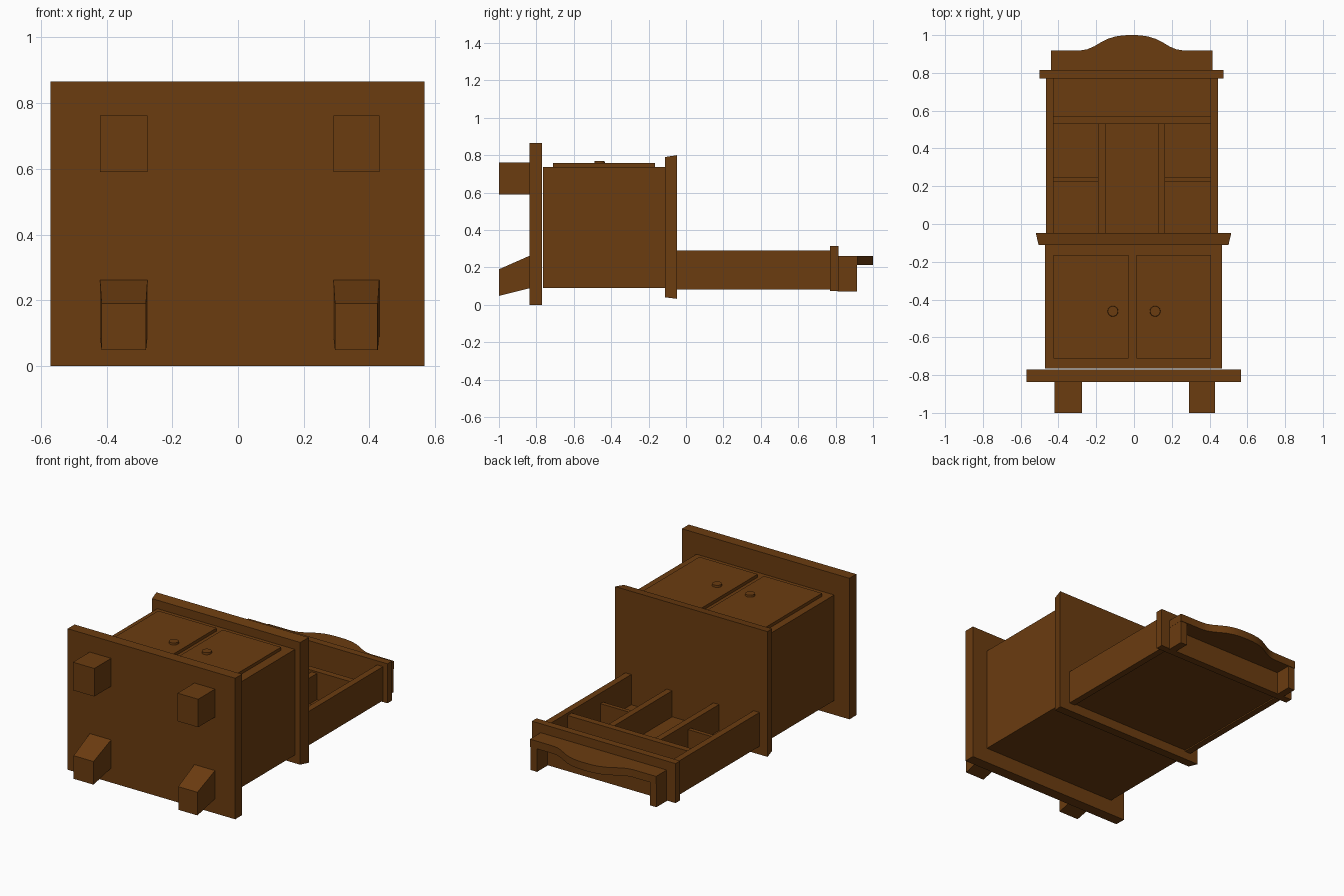
import bpy, bmesh, math

if "Cube" in bpy.data.objects:
    bpy.data.objects.remove(bpy.data.objects["Cube"])

wood = bpy.data.materials.new("brown_wood")
wood.diffuse_color = (0.147, 0.045, 0.005, 1)
wood.use_nodes = True
wood.node_tree.nodes["Principled BSDF"].inputs["Base Color"].default_value = wood.diffuse_color


def finish(name, bm):
    bmesh.ops.recalc_face_normals(bm, faces=bm.faces)
    me = bpy.data.meshes.new(name)
    bm.to_mesh(me)
    bm.free()
    me.materials.append(wood)
    ob = bpy.data.objects.new(name, me)
    bpy.context.collection.objects.link(ob)
    return ob


def loft(name, y0, r0, y1, r1):
    """Block between rectangles (x0, x1, z0, z1) at two y positions."""
    bm = bmesh.new()
    rings = []
    for y, (xa, xb, za, zb) in ((y0, r0), (y1, r1)):
        rings.append([bm.verts.new((x, y, z)) for x, z in
                      ((xa, za), (xb, za), (xb, zb), (xa, zb))])
    a, b = rings
    bm.faces.new(a)
    bm.faces.new(b)
    for i in range(4):
        j = (i + 1) % 4
        bm.faces.new((a[i], a[j], b[j], b[i]))
    return finish(name, bm)


def box(name, x0, x1, y0, y1, z0, z1):
    return loft(name, y0, (x0, x1, z0, z1), y1, (x0, x1, z0, z1))


# Feet: straight front pair, splayed back pair
for side, x0, x1 in (("left", -0.42, -0.275), ("right", 0.29, 0.43)):
    box(side + "_front_foot", x0, x1, -1.0, -0.83, 0.59, 0.762)
    loft(side + "_back_foot", -1.0, (x0 + .005, x1 - .005, 0.048, 0.19),
         -0.83, (x0, x1, 0.09, 0.265))

# Base board, cupboard and flared counter
box("base_board", -0.57, 0.567, -0.837, -0.77, 0.0, 0.865)
box("cupboard_body", -0.47, 0.465, -0.765, -0.10, 0.09, 0.738)
loft("counter", -0.112, (-0.505, 0.50, 0.04, 0.79),
     -0.048, (-0.52, 0.515, 0.032, 0.80))

# Doors and round knobs
for side, x0, x1, kx in (("left", -0.425, -0.03, -0.112), ("right", 0.012, 0.408, 0.112)):
    box(side + "_door", x0, x1, -0.712, -0.165, 0.73, 0.757)
    bm = bmesh.new()
    bmesh.ops.create_cone(bm, cap_ends=True, segments=16, radius1=0.03, radius2=0.027, depth=0.03)
    bmesh.ops.translate(bm, verts=bm.verts, vec=(kx, -0.462, 0.754))
    finish(side + "_knob", bm)

# Upper shelf unit
box("shelf_back", -0.44, 0.42, -0.06, 0.775, 0.09, 0.105)
box("left_side", -0.465, -0.425, -0.06, 0.775, 0.082, 0.29)
box("right_side", 0.405, 0.445, -0.06, 0.775, 0.082, 0.29)
box("left_divider", -0.19, -0.152, -0.06, 0.54, 0.10, 0.265)
box("right_divider", 0.127, 0.165, -0.06, 0.54, 0.10, 0.265)
box("upper_shelf", -0.43, 0.41, 0.53, 0.57, 0.10, 0.275)
box("left_small_shelf", -0.43, -0.18, 0.225, 0.25, 0.10, 0.225)
box("right_small_shelf", 0.16, 0.41, 0.225, 0.25, 0.10, 0.225)
box("top_board", -0.50, 0.475, 0.77, 0.815, 0.073, 0.315)

# Crown returns at both ends
box("left_crown_return", -0.44, -0.395, 0.81, 0.915, 0.07, 0.25)
box("right_crown_return", 0.37, 0.415, 0.81, 0.915, 0.07, 0.25)

# Arched crown board
half = [(0.428, 0.918), (0.27, 0.919), (0.235, 0.925), (0.20, 0.940), (0.17, 0.958),
        (0.13, 0.979), (0.09, 0.992), (0.045, 0.999)]
outline = [(-0.44, 0.81)] + [(-0.012 - x, y) for x, y in half] + [(-0.012, 1.0)]
outline += [(-0.012 + x, y) for x, y in reversed(half)] + [(0.416, 0.81)]
bm = bmesh.new()
face = bm.faces.new([bm.verts.new((x, y, 0.213)) for x, y in outline])
ext = bmesh.ops.extrude_face_region(bm, geom=[face])
bmesh.ops.translate(bm, vec=(0, 0, 0.047),
                    verts=[v for v in ext["geom"] if isinstance(v, bmesh.types.BMVert)])
crown = finish("crown_board", bm)
bpy.context.view_layer.objects.active = crown
crown.select_set(True)
bpy.ops.object.shade_smooth_by_angle(angle=math.radians(35))
